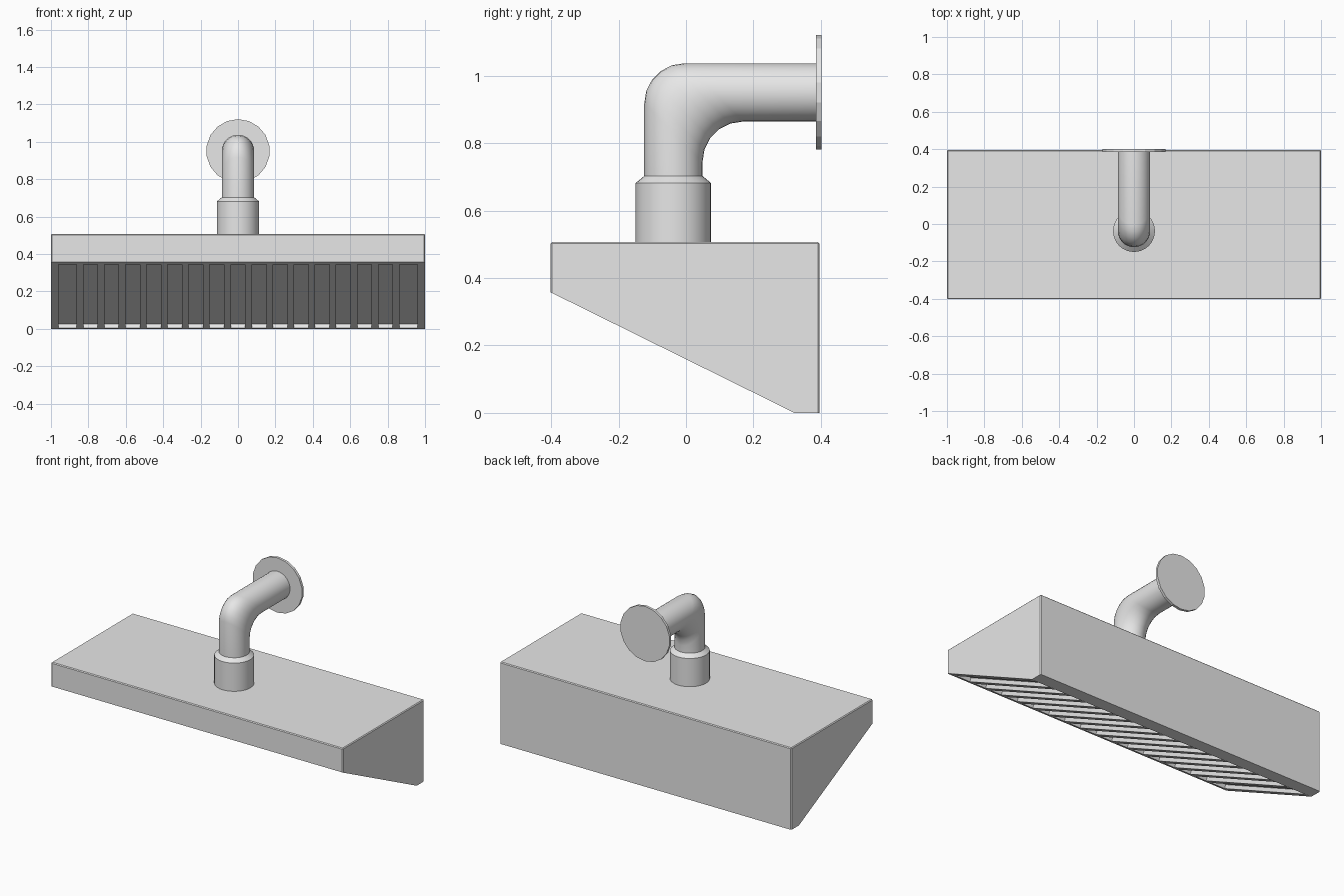
import bpy, bmesh, math
from mathutils import Vector

if "Cube" in bpy.data.objects:
    bpy.data.objects.remove(bpy.data.objects["Cube"])


def material(name, value):
    m = bpy.data.materials.new(name)
    m.use_nodes = True
    m.diffuse_color = (value, value, value, 1)
    m.node_tree.nodes["Principled BSDF"].inputs["Base Color"].default_value = m.diffuse_color
    return m


steel = material("brushed steel grey", 0.8)


def finish(name, bm, smooth=False):
    bmesh.ops.recalc_face_normals(bm, faces=bm.faces)
    mesh = bpy.data.meshes.new(name)
    bm.to_mesh(mesh)
    bm.free()
    mesh.materials.append(steel)
    ob = bpy.data.objects.new(name, mesh)
    bpy.context.collection.objects.link(ob)
    if smooth:
        bpy.ops.object.select_all(action="DESELECT")
        ob.select_set(True)
        bpy.context.view_layer.objects.active = ob
        bpy.ops.object.shade_smooth_by_angle(angle=math.radians(35))
    return ob


def prism(bm, profile, x0, x1):
    """Extrude a (y, z) profile along x."""
    face = bm.faces.new([bm.verts.new((x0, y, z)) for y, z in profile])
    ext = bmesh.ops.extrude_face_region(bm, geom=[face])["geom"]
    moved = [v for v in ext if isinstance(v, bmesh.types.BMVert)]
    bmesh.ops.translate(bm, verts=moved, vec=(x1 - x0, 0, 0))
    bmesh.ops.recalc_face_normals(bm, faces=bm.faces)


def loft(bm, rings):
    """Skin a list of equal rings and cap both ends."""
    loops = [[bm.verts.new(p) for p in ring] for ring in rings]
    n = len(loops[0])
    for a, b in zip(loops, loops[1:]):
        for i in range(n):
            j = (i + 1) % n
            bm.faces.new((a[i], a[j], b[j], b[i]))
    bm.faces.new(loops[0])
    bm.faces.new(loops[-1])


# Hood body: wedge profile with a shallow pocket in the sloped underside
TOP, FRONT, BACK = 0.507, -0.402, 0.396
LIP_Y, LIP_Z = 0.322, 0.358
DEPTH = 0.023
slope = Vector((0, LIP_Y - FRONT, -LIP_Z))
inward = Vector((0, LIP_Z, LIP_Y - FRONT)).normalized()


def on_slope(x, z, depth=0.0):
    t = 1 - z / LIP_Z
    return Vector((x, FRONT, LIP_Z)) + slope * t + inward * depth


POCKET_X, POCKET_LOW, POCKET_HIGH = 0.96, 0.004, 0.343
bm = bmesh.new()
prism(bm, [(FRONT, TOP), (FRONT, LIP_Z), (LIP_Y, 0), (BACK, 0), (BACK, TOP)], -1, 1)
under = next(f for f in bm.faces if f.normal.y < -0.2 and f.normal.z < -0.2)
bmesh.ops.inset_individual(bm, faces=[under], thickness=0.003)
for v in under.verts:
    high = v.co.z > LIP_Z / 2
    v.co = on_slope(math.copysign(POCKET_X, v.co.x), POCKET_HIGH if high else POCKET_LOW)
bm.normal_update()
bmesh.ops.inset_individual(bm, faces=[under], thickness=0, depth=-DEPTH)
outer = [e for e in bm.edges
         if all(v.co.z > TOP - 0.01 for v in e.verts)
         or (abs(e.verts[0].co.y - e.verts[1].co.y) < 0.001
             and abs(e.verts[0].co.x - e.verts[1].co.x) < 0.001)]
bmesh.ops.bevel(bm, geom=outer, offset=0.005, segments=1, affect="EDGES")
finish("hood_body", bm)

# Grille bars lying flush in the pocket
bm = bmesh.new()
BARS, PITCH, BAR_W = 16, 0.1127, 0.036
section = [on_slope(0, z, d).yz for z, d in
           ((POCKET_HIGH, 0), (POCKET_LOW, 0), (POCKET_LOW, DEPTH), (POCKET_HIGH, DEPTH))]
for i in range(BARS):
    x = (i - (BARS - 1) / 2) * PITCH
    prism(bm, section, x - BAR_W / 2, x + BAR_W / 2)
finish("grille_bars", bm)

# Duct collar with a chamfered top
SIDES = 32
PIPE_Y, PIPE_Z, PIPE_R = -0.0375, 0.951, 0.0865
angles = [2 * math.pi * i / SIDES for i in range(SIDES)]
bm = bmesh.new()
loft(bm, [[(r * math.cos(a), PIPE_Y + r * math.sin(a), z) for a in angles]
          for r, z in ((0.112, TOP - 0.01), (0.112, 0.682), (PIPE_R, 0.703))])
finish("duct_collar", bm, True)

# Duct elbow: a mitred corner rounded by sliding the mitre ring round an arc
BEND, STEPS = 0.12, 5
ring = [(PIPE_R * math.cos(a), PIPE_R * math.sin(a)) for a in angles]
rings = [[(x, PIPE_Y - u, 0.69) for x, u in ring]]
for k in range(STEPS + 1):
    t = math.pi / 2 * k / STEPS
    dy, dz = BEND * (1 - math.cos(t)), -BEND * (1 - math.sin(t))
    rings.append([(x, PIPE_Y - u + dy, PIPE_Z + u + dz) for x, u in ring])
rings.append([(x, 0.39, PIPE_Z + u) for x, u in ring])
bm = bmesh.new()
loft(bm, rings)
finish("duct_elbow", bm, True)

# Wall flange
bm = bmesh.new()
N = 18
disc = [(0.17 * math.sin(2 * math.pi * i / N), 0.17 * math.cos(2 * math.pi * i / N)) for i in range(N)]
loft(bm, [[(x, y, PIPE_Z + z) for x, z in disc] for y in (0.386, 0.402)])
finish("wall_flange", bm)
